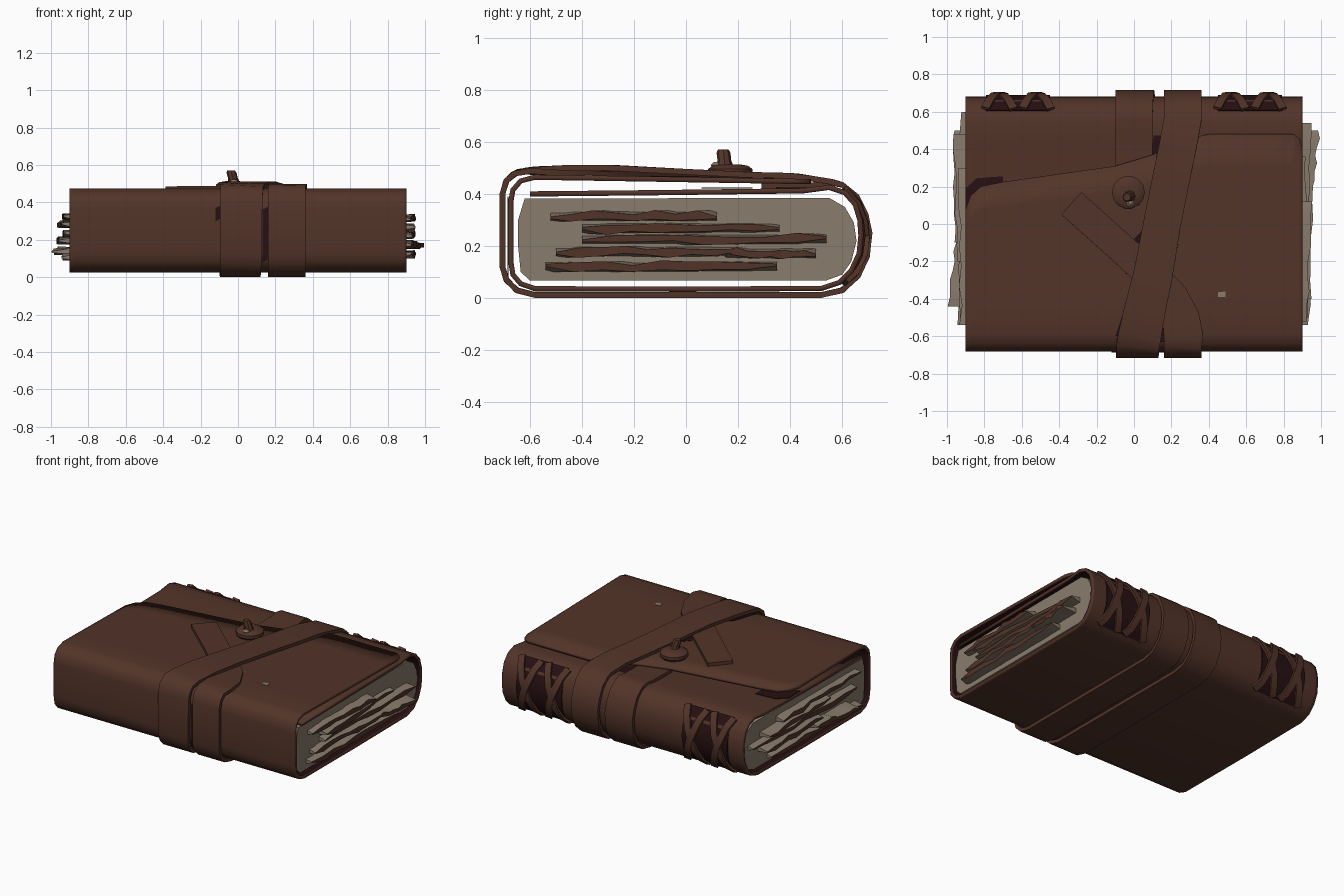
import bpy, bmesh, math, random
from mathutils import Vector

if "Cube" in bpy.data.objects:
    bpy.data.objects.remove(bpy.data.objects["Cube"])
random.seed(4)

def mat(name, c):
    m = bpy.data.materials.new(name)
    m.diffuse_color = (*c, 1)
    m.use_nodes = True
    m.node_tree.nodes["Principled BSDF"].inputs["Base Color"].default_value = m.diffuse_color
    return m

LEATHER = mat("brown leather", (0.085, 0.034, 0.022))
DARK = mat("dark red brown", (0.02, 0.005, 0.006))
PAPER = mat("aged paper", (0.25, 0.20, 0.15))

def make(name, verts, faces, mats, angle=35, rule=None, recalc=True):
    me = bpy.data.meshes.new(name)
    me.from_pydata([tuple(v) for v in verts], [], faces)
    if recalc:
        bm = bmesh.new()
        bm.from_mesh(me)
        bmesh.ops.recalc_face_normals(bm, faces=bm.faces)
        bm.to_mesh(me)
        bm.free()
    for m in mats:
        me.materials.append(m)
    if rule:
        for p in me.polygons:
            p.material_index = rule(p)
    ob = bpy.data.objects.new(name, me)
    bpy.context.collection.objects.link(ob)
    bpy.ops.object.select_all(action='DESELECT')
    ob.select_set(True)
    bpy.context.view_layer.objects.active = ob
    bpy.ops.object.shade_smooth_by_angle(angle=math.radians(angle))
    return ob

def ribbon(name, pts, thick, material):
    """Flat band along (x, y, z, width) points, lying on a surface that runs along x."""
    P = [Vector(p[:3]) for p in pts]
    verts, faces, n = [], [], len(P)
    for i, p in enumerate(P):
        a, b = P[max(i - 1, 0)], P[min(i + 1, n - 1)]
        t = ((p - a).normalized() + (b - p).normalized()).normalized()
        nor = Vector((1, 0, 0)).cross(Vector((0, t.y, t.z))).normalized()
        side = t.cross(nor).normalized() * pts[i][3] / 2
        h = nor * thick / 2
        verts += [p - side - h, p + side - h, p + side + h, p - side + h]
    for i in range(n - 1):
        for k in range(4):
            l = (k + 1) % 4
            faces.append((4*i + k, 4*i + l, 4*i + 4 + l, 4*i + 4 + k))
    faces += [(0, 1, 2, 3), tuple(4*(n - 1) + k for k in range(4))]
    return make(name, verts, faces, [material])

def prism(name, poly, place, material):
    n = len(poly)
    verts = [place(p, 0) for p in poly] + [place(p, 1) for p in poly]
    faces = [tuple(range(n)), tuple(range(n, 2*n))]
    faces += [(i, (i + 1) % n, n + (i + 1) % n, n + i) for i in range(n)]
    return make(name, verts, faces, [material])

def lerp_table(tab, x):
    for (x0, y0), (x1, y1) in zip(tab, tab[1:]):
        if x <= x1:
            return y0 + (y1 - y0) * (x - x0) / (x1 - x0)
    return tab[-1][1]

def flap_z(y):
    return 0.455 - 0.016 * y

# cover: one sheet spiralling from the inner top round spine, base and front to the flap
EDGE = [(-0.9, 0.08), (-0.875, 0.15), (-0.82, 0.2), (-0.7, 0.225), (-0.1, 0.31),
        (0.1, 0.37), (0.3, 0.46), (0.4, 0.48), (0.85, 0.48), (0.885, 0.46), (0.9, 0.41)]
PROFILE = [(-0.6, 0.40), (-0.1, 0.405), (0.45, 0.412), (0.55, 0.425), (0.61, 0.405), (0.65, 0.36),
           (0.668, 0.3), (0.672, 0.24), (0.665, 0.17), (0.635, 0.105), (0.59, 0.06), (0.52, 0.037),
           (0, 0.034), (-0.58, 0.036), (-0.635, 0.055), (-0.665, 0.09), (-0.673, 0.14), (-0.673, 0.37),
           (-0.665, 0.415), (-0.635, 0.45), (-0.58, 0.464)]
xs = sorted(set([e[0] for e in EDGE] + [-0.5, -0.3, 0.0, 0.2, 0.55, 0.7]))
verts, faces = [], []
for x in xs:
    e = lerp_table(EDGE, x)
    flap = [(-0.58 + (e + 0.58) * k / 6) for k in range(1, 7)]
    verts += [(x, y, z) for y, z in PROFILE] + [(x, y, flap_z(y)) for y in flap]
M = len(PROFILE) + 6
for i in range(len(xs) - 1):
    for j in range(M - 1):
        faces.append((i*M + j, (i + 1)*M + j, (i + 1)*M + j + 1, i*M + j + 1))
cover = make("cover", verts, faces, [LEATHER, DARK], 40, recalc=False)
sol = cover.modifiers.new("thickness", 'SOLIDIFY')
sol.thickness, sol.offset, sol.material_offset = 0.02, 0, 1

# page block
BLOCK = [(-0.6, 0.068), (-0.635, 0.1), (-0.645, 0.2), (-0.645, 0.3), (-0.62, 0.382), (0.55, 0.385),
         (0.61, 0.35), (0.645, 0.29), (0.655, 0.22), (0.635, 0.14), (0.6, 0.09), (0.54, 0.068)]
prism("page_block", BLOCK, lambda p, k: (0.885 * (2*k - 1), p[0], p[1]), PAPER)

# ragged loose pages: side, z, start y, end y, reach at start, reach at end
LOOSE = [(1, 0.315, -0.52, 0.12, 0.93, 0.95), (1, 0.268, -0.4, 0.36, 0.95, 0.92),
         (1, 0.225, -0.4, 0.54, 0.93, 0.95), (1, 0.172, 0.15, 0.5, 0.955, 0.995),
         (1, 0.178, -0.5, 0.2, 0.93, 0.965), (1, 0.12, -0.54, 0.35, 0.94, 0.95),
         (-1, 0.32, -0.54, 0.3, 0.93, 0.94), (-1, 0.28, -0.2, 0.48, 0.95, 0.97),
         (-1, 0.235, -0.5, 0.6, 0.94, 0.93), (-1, 0.195, -0.1, 0.5, 0.96, 0.97),
         (-1, 0.14, -0.44, -0.05, 0.995, 0.955), (-1, 0.11, -0.54, 0.4, 0.94, 0.93)]
for s, z, y0, y1, r0, r1 in LOOSE:
    verts, faces, n = [], [], 9
    for i in range(n):
        t = i / (n - 1)
        y, x = y0 + (y1 - y0) * t, r0 + (r1 - r0) * t + random.uniform(-0.012, 0.004)
        zz, h = z + random.uniform(-0.008, 0.008), random.uniform(0.010, 0.019)
        if i in (0, n - 1):
            h = 0.004
        verts += [(s*0.86, y, z - 0.02), (s*x, y, zz - h), (s*x, y, zz + h), (s*0.86, y, z + 0.02)]
    for i in range(n - 1):
        for k in range(4):
            l = (k + 1) % 4
            faces.append((4*i + k, 4*i + l, 4*i + 4 + l, 4*i + 4 + k))
    faces += [(0, 1, 2, 3), tuple(4*(n - 1) + k for k in range(4))]
    make("loose_page", verts, faces, [PAPER, LEATHER], 20, lambda p: int(abs(p.normal.x) > 0.75))

# one long strap: tucked under the flap, twice round the book, ending by the toggle
WRAP = [(0.6, 0.435), (0.655, 0.39), (0.69, 0.32), (0.705, 0.25), (0.695, 0.16), (0.66, 0.085),
        (0.6, 0.03), (0.52, 0.012), (-0.58, 0.012), (-0.65, 0.03), (-0.69, 0.07), (-0.705, 0.12),
        (-0.705, 0.4), (-0.69, 0.45), (-0.655, 0.48)]
strap = [(0, 0.29, 0.432, 0.2), (0, 0.5, 0.434, 0.2), (0, 0.56, 0.442, 0.2)]
strap += [(0.02 * i / 14, y, z, 0.2 + 0.03 * i / 14) for i, (y, z) in enumerate(WRAP)]
strap += [(0.03, -0.6, 0.492, 0.23), (0.06, -0.45, 0.5, 0.22), (0.1, -0.28, 0.5, 0.21),
          (0.15, 0.0, 0.485, 0.2), (0.2, 0.25, 0.473, 0.2), (0.235, 0.42, 0.468, 0.2),
          (0.25, 0.5, 0.456, 0.2), (0.26, 0.56, 0.446, 0.2)]
strap += [(0.26, y, z, 0.2) for y, z in WRAP]
strap += [(0.265, -0.6, 0.488, 0.21), (0.25, -0.5, 0.482, 0.2), (0.2, -0.39, 0.479, 0.18),
          (0.11, -0.29, 0.478, 0.17), (-0.05, -0.145, 0.477, 0.16), (-0.335, 0.11, 0.474, 0.16)]
ribbon("wrap_strap", strap, 0.022, LEATHER)

# crossed spine lacing over dark stitched panels
SPINE = [(0.615, 0.42), (0.66, 0.37), (0.688, 0.3), (0.695, 0.24), (0.685, 0.165), (0.65, 0.095), (0.61, 0.06)]
for s in (-1, 1):
    panel = [(s * 0.62, y - 0.009, z, 0.34) for y, z in SPINE]
    ribbon("lacing_panel", panel, 0.008, DARK)
    for cx in (0.52, 0.72):
        for d in (-1, 1):
            path = [(s*cx + d * 0.075 * (i - 3) / 3, y + 0.002 * d, z, 0.045)
                    for i, (y, z) in enumerate(SPINE)]
            ribbon("spine_lacing", path, 0.02, LEATHER)

# toggle: round disc, knot and leaning peg
def lathe(name, centre, rings, lean, material, n=14):
    verts = [(centre[0] + lean[0]*h + r * math.cos(2*math.pi*k/n),
              centre[1] + lean[1]*h + r * math.sin(2*math.pi*k/n), centre[2] + h)
             for r, h in rings for k in range(n)]
    faces = [(j*n + k, j*n + (k + 1) % n, (j + 1)*n + (k + 1) % n, (j + 1)*n + k)
             for j in range(len(rings) - 1) for k in range(n)]
    faces += [tuple(range(n)), tuple(range((len(rings) - 1)*n, len(rings)*n))]
    make(name, verts, faces, [material])

lathe("toggle_disc", (-0.03, 0.17, 0.45), [(0.07, 0), (0.088, 0.025), (0.088, 0.045), (0.07, 0.058), (0.035, 0.064)], (0, 0), LEATHER)
lathe("toggle_peg", (-0.02, 0.15, 0.5), [(0.035, 0), (0.026, 0.03), (0.027, 0.058), (0.02, 0.071)], (-0.25, -0.1), LEATHER, 8)
lathe("toggle_bead", (-0.02, 0.115, 0.5), [(0.014, 0), (0.02, 0.012), (0.01, 0.022)], (0, 0), PAPER, 8)

# thin stained patches on the leather
def patch(name, poly, z, material=DARK):
    prism(name, poly, lambda p, k: (p[0], p[1], z + 0.004 * k), material)

patch("corner_stain", [(-0.9, 0.06), (-0.7, 0.18), (-0.7, 0.255), (-0.84, 0.245), (-0.9, 0.19)], 0.42)
patch("gap_stain", [(0.09, 0.34), (0.19, 0.4), (0.2, 0.54), (0.11, 0.52)], 0.421)
patch("spine_stain", [(0.7, 0.5), (0.74, 0.49), (0.77, 0.505), (0.74, 0.525)], 0.422)
patch("strap_stain", [(-0.1, -0.6), (-0.05, -0.45), (0.0, -0.4), (0.0, -0.6)], 0.473)
patch("fold_stain", [(0.1, -0.63), (0.17, -0.63), (0.2, -0.5), (0.14, -0.5)], 0.474)
patch("toggle_stain", [(0.0, -0.08), (0.06, -0.02), (0.09, 0.05), (0.1, -0.1), (0.04, -0.16)], 0.464)
patch("paper_fleck", [(0.45, -0.39), (0.49, -0.39), (0.49, -0.36), (0.45, -0.365)], 0.47, PAPER)
for x0, x1, z0, z1 in ((-0.12, -0.08, 0.3, 0.39), (0.13, 0.165, 0.08, 0.38)):
    prism("front_stain", [(x0, z0), (x1, z0 + 0.02), (x1, z1), (x0, z1 - 0.02)],
          lambda p, k: (p[0], -0.682 - 0.004 * k, p[1]), DARK)
